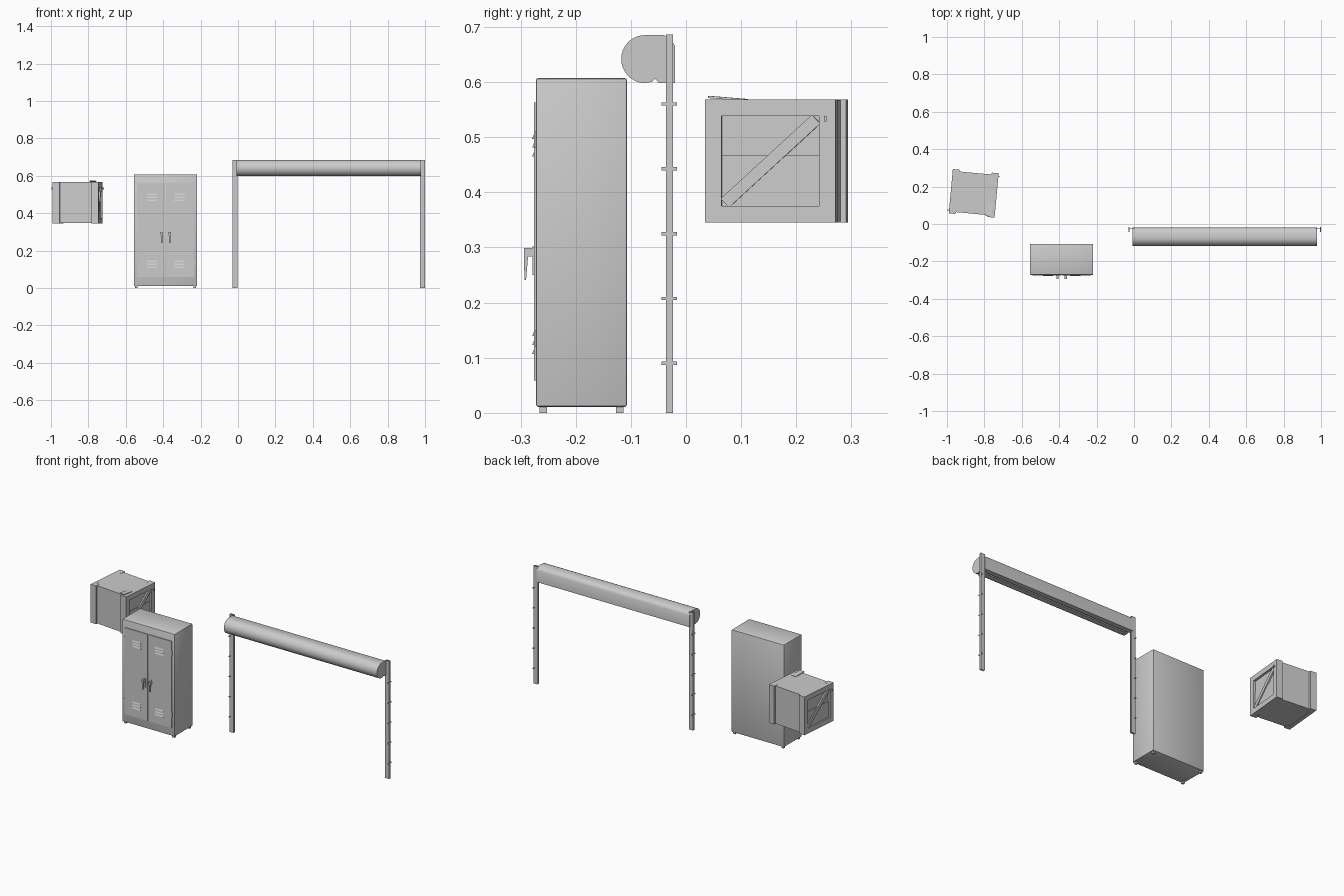
import bpy, bmesh, math
from mathutils import Matrix, Vector

cube = bpy.data.objects.get("Cube")
if cube:
    bpy.data.objects.remove(cube)

GREY = (0.6, 0.6, 0.6, 1)
grey = bpy.data.materials.new("plain grey")
grey.use_nodes = True
grey.diffuse_color = GREY
next(n for n in grey.node_tree.nodes if n.type == 'BSDF_PRINCIPLED').inputs["Base Color"].default_value = GREY


def finish(name, bm, place=None):
    bmesh.ops.recalc_face_normals(bm, faces=bm.faces)
    if place:
        bm.transform(place)
    mesh = bpy.data.meshes.new(name)
    bm.to_mesh(mesh)
    bm.free()
    mesh.materials.append(grey)
    ob = bpy.data.objects.new(name, mesh)
    bpy.context.collection.objects.link(ob)
    return ob


def box(name, x, y, z, place=None, bevel=0):
    bm = bmesh.new()
    lo, hi = Vector((x[0], y[0], z[0])), Vector((x[1], y[1], z[1]))
    bmesh.ops.create_cube(bm, size=1)
    bm.transform(Matrix.Translation((lo + hi) / 2) @ Matrix.Diagonal((*(hi - lo), 1)))
    if bevel:
        bmesh.ops.bevel(bm, geom=bm.edges[:], offset=bevel, segments=2, affect='EDGES', profile=0.5)
    return finish(name, bm, place)


def extrude_x(name, outline, x0, x1):
    # closed prism from a (y, z) outline
    bm = bmesh.new()
    face = bm.faces.new([bm.verts.new((x0, y, z)) for y, z in outline])
    out = bmesh.ops.extrude_face_region(bm, geom=[face])
    moved = [v for v in out["geom"] if isinstance(v, bmesh.types.BMVert)]
    bmesh.ops.translate(bm, verts=moved, vec=(x1 - x0, 0, 0))
    return finish(name, bm)


def smooth(ob):
    bpy.ops.object.select_all(action='DESELECT')
    ob.select_set(True)
    bpy.context.view_layer.objects.active = ob
    bpy.ops.object.shade_smooth_by_angle(angle=math.radians(35))


# Locker body and feet
LEFT, RIGHT, FRONT, BACK = -0.556, -0.218, -0.272, -0.107
MID = (LEFT + RIGHT) / 2
smooth(box("locker_body", (LEFT, RIGHT), (FRONT, BACK), (0.011, 0.607), bevel=0.004))
for x in (LEFT + 0.013, RIGHT - 0.013):
    for y in (FRONT + 0.013, BACK - 0.013):
        box("locker_foot", (x - 0.007, x + 0.007), (y - 0.007, y + 0.007), (0, 0.014))

# Locker doors with vents, hinges and lever handles
for s in (-1, 1):
    def span(a, b):
        return sorted((MID + s * a, MID + s * b))
    box("locker_door", span(0.002, 0.152), (FRONT - 0.004, FRONT + 0.002), (0.059, 0.563))
    for base in (0.107, 0.465):
        for i in range(3):
            z = base + i * 0.016
            extrude_x("locker_vent", [(FRONT - 0.003, z + 0.010), (FRONT - 0.007, z),
                                      (FRONT - 0.003, z)], *span(0.046, 0.1))
    for z in (0.12, 0.48):
        box("locker_hinge", span(0.152, 0.156), (FRONT - 0.004, FRONT + 0.001), (z, z + 0.03))
    box("handle_plate", span(0.014, 0.03), (FRONT - 0.006, FRONT), (0.25, 0.302))
    box("handle_stem", span(0.016, 0.028), (FRONT - 0.022, FRONT), (0.284, 0.299))
    extrude_x("handle_lever", [(FRONT - 0.022, 0.299), (FRONT - 0.013, 0.299), (FRONT - 0.016, 0.265),
                               (FRONT - 0.018, 0.241), (FRONT - 0.021, 0.241)], *span(0.018, 0.026))

# Shutter housing: rounded front, flat back, slot below
cy, cz, r = -0.074, 0.6415, 0.0435
arc = [(cy + r * math.cos(a), cz + r * math.sin(a))
       for a in (math.radians(90 + i * 10) for i in range(19))]
housing = arc + [(-0.062, 0.600), (-0.056, 0.606), (-0.049, 0.598), (-0.020, 0.598),
                 (-0.020, 0.665), (-0.026, 0.676), (-0.040, 0.685)]
smooth(extrude_x("shutter_housing", housing, -0.009, 0.978))

# Channel side rails with wall brackets
for outer, s in ((-0.029, 1), (1.0, -1)):
    def reach(a, b):
        return sorted((outer + s * a, outer + s * b))
    box("rail_web", reach(0, 0.002), (-0.036, -0.024), (0, 0.686))
    for y in (-0.036, -0.026):
        box("rail_flange", reach(0, 0.026), (y, y + 0.002), (0, 0.686))
    for i in range(5):
        z = 0.09 + i * 0.1175
        box("rail_bracket", reach(0, 0.005), (-0.044, -0.016), (z - 0.003, z + 0.003))

# Crate, turned slightly: core, end frames and braces
turn = Matrix.Translation((-0.857, 0.164, 0.345)) @ Matrix.Rotation(math.radians(-5.3), 4, 'Z')
W, D, H, POST = 0.123, 0.119, 0.223, 0.03
box("crate_core", (-W + 0.012, W - 0.012), (-D + 0.01, D - 0.01), (0.002, H - 0.001), turn)
for s in (-1, 1):
    def side(a, b):
        return sorted((s * a, s * b))
    for t in (-1, 1):
        box("crate_post", side(W - 0.037, W), sorted((t * D, t * (D - POST))), (0, H), turn)
    for z in (0, H - POST):
        box("crate_rail", side(W - 0.02, W), (-D + POST, D - POST), (z, z + POST), turn)
    # plank and diagonal brace inside the frame
    box("crate_plank", side(W - 0.013, W - 0.009), (-D + POST, D - POST), (POST, H / 2 + 0.01), turn)
    run, rise = 2 * (D - POST), H - 2 * POST
    tilt = Matrix.Translation((0, 0, H / 2)) @ Matrix.Rotation(s * math.atan2(rise, run), 4, 'X')
    half = math.hypot(run, rise) / 2 - 0.008
    box("crate_brace", side(W - 0.012, W - 0.004), (-half, half), (-0.011, 0.011), turn @ tilt)
    # loose splinters at the corners
    box("crate_splinter", side(W - 0.002, W + 0.009), side(D - 0.02, D - 0.016),
        (H - 0.04, H - 0.03), turn)
lift = turn @ Matrix.Translation((0.09, -0.08, H + 0.002)) @ Matrix.Rotation(-0.08, 4, 'X')
box("crate_loose_board", (-0.015, 0.015), (-0.035, 0.035), (-0.002, 0.002), lift)
